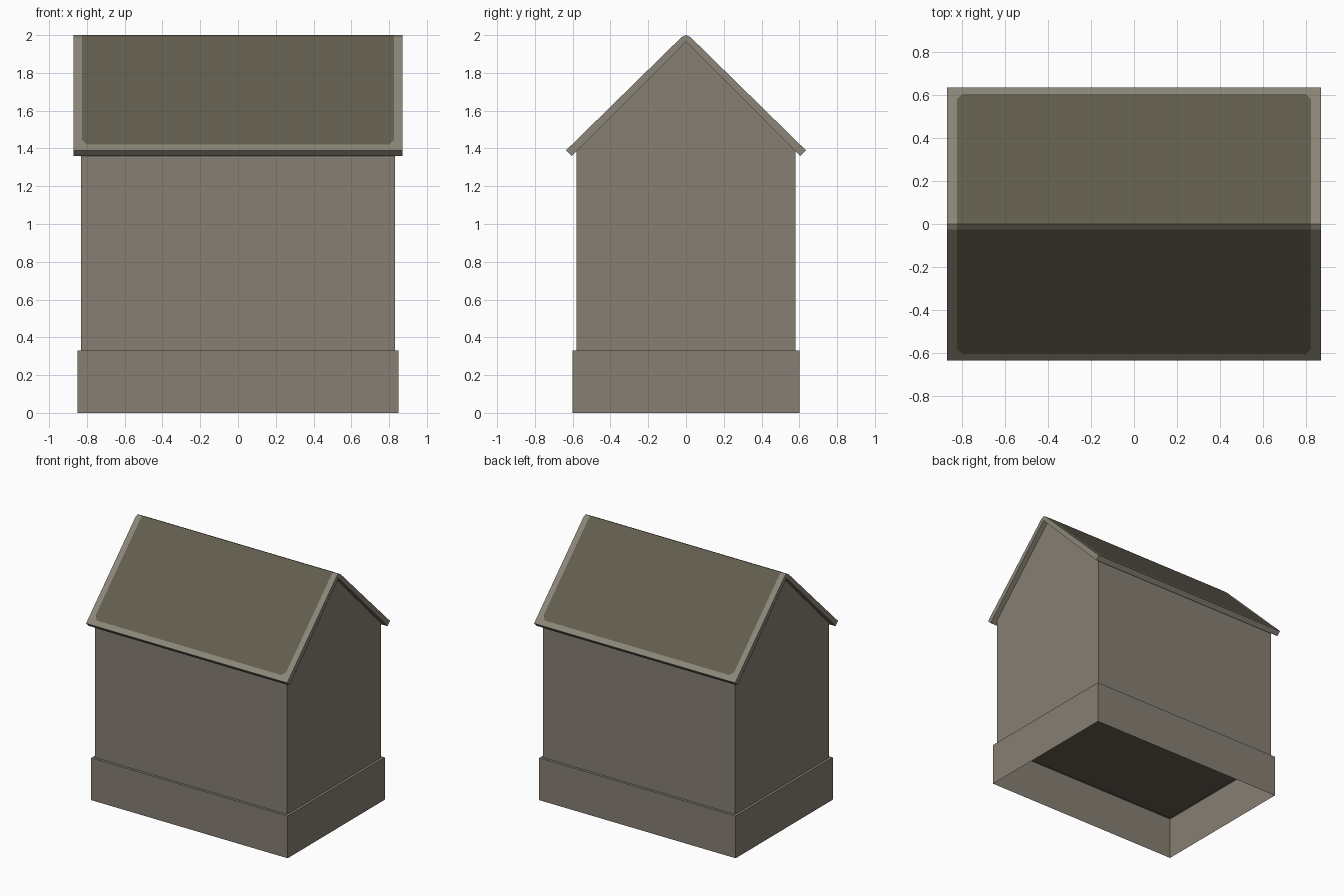
import bpy, bmesh

cube = bpy.data.objects.get("Cube")
if cube:
    bpy.data.objects.remove(cube, do_unlink=True)


def material(name, color):
    m = bpy.data.materials.new(name)
    m.use_nodes = True
    m.diffuse_color = (*color, 1)
    m.node_tree.nodes["Principled BSDF"].inputs["Base Color"].default_value = (*color, 1)
    return m


stone = material("warm grey stone", (0.24, 0.21, 0.17))
trim = material("pale grey trim", (0.26, 0.24, 0.19))
shingle = material("dark olive shingle", (0.122, 0.112, 0.078))


def finish(name, bm, mat):
    mesh = bpy.data.meshes.new(name)
    bm.to_mesh(mesh)
    bm.free()
    mesh.materials.append(mat)
    ob = bpy.data.objects.new(name, mesh)
    bpy.context.collection.objects.link(ob)
    return ob


def prism(name, profile, half, mat):
    """Extrude a closed (y, z) profile along x, centred."""
    bm = bmesh.new()
    face = bm.faces.new([bm.verts.new((-half, y, z)) for y, z in profile])
    ext = bmesh.ops.extrude_face_region(bm, geom=[face])["geom"]
    bmesh.ops.translate(bm, vec=(2 * half, 0, 0),
                        verts=[v for v in ext if isinstance(v, bmesh.types.BMVert)])
    bmesh.ops.recalc_face_normals(bm, faces=bm.faces)
    return finish(name, bm, mat)


def mirrored(points):
    """Complete a half profile that ends on the centre line."""
    return points + [(-y, z) for y, z in reversed(points) if y > 0]


BASE_TOP = 0.33

# Walls with gable ends
prism("walls", mirrored([(0.58, BASE_TOP), (0.58, 1.385), (0, 1.965)]), 0.83, stone)

# Plinth, hollow and open underneath
base = prism("base", [(0.6, 0), (0.6, BASE_TOP), (-0.6, BASE_TOP), (-0.6, 0)], 0.85, stone)
bm = bmesh.new()
bm.from_mesh(base.data)
bmesh.ops.delete(bm, geom=[f for f in bm.faces if f.normal.z < -0.9], context='FACES')
bm.to_mesh(base.data)
bm.free()

# Dark floor seen through the open plinth
prism("floor_panel", [(0.58, 0.322), (0.58, 0.327), (-0.58, 0.327), (-0.58, 0.322)], 0.83, shingle)

# Roof slab with a softened ridge
outer = [(0.635, 1.39), (0.025, 1.988), (0, 2.0)]
inner = [(0, 1.965), (-0.605, 1.36)]
under = [(-y, z) for y, z in reversed(inner)]
prism("roof_slab", [under[0]] + outer + [(-y, z) for y, z in reversed(outer[:2])]
      + [inner[1], inner[0]], 0.87, trim)

# Shingle panels with clipped eave corners, lying on each slope
LIFT = 0.001
slope = (1.988 - 1.39) / (0.635 - 0.025)


def on_slope(y):
    return 1.988 - (y - 0.025) * slope + LIFT


for name, side in (("front_shingles", -1), ("back_shingles", 1)):
    bm = bmesh.new()
    ridge, top, clip, eave = [], [], [], []
    for s in (-1, 1):
        ridge.append(bm.verts.new((s * 0.825, 0, 2.0 + LIFT)))
        top.append(bm.verts.new((s * 0.825, side * 0.025, on_slope(0.025))))
        clip.append(bm.verts.new((s * 0.825, side * 0.58, on_slope(0.58))))
        eave.append(bm.verts.new((s * 0.8, side * 0.605, on_slope(0.605))))
    bm.faces.new((ridge[0], ridge[1], top[1], top[0]))
    bm.faces.new((top[0], top[1], clip[1], eave[1], eave[0], clip[0]))
    for f in bm.faces:
        f.normal_update()
        if f.normal.z < 0:
            f.normal_flip()
    finish(name, bm, shingle)
